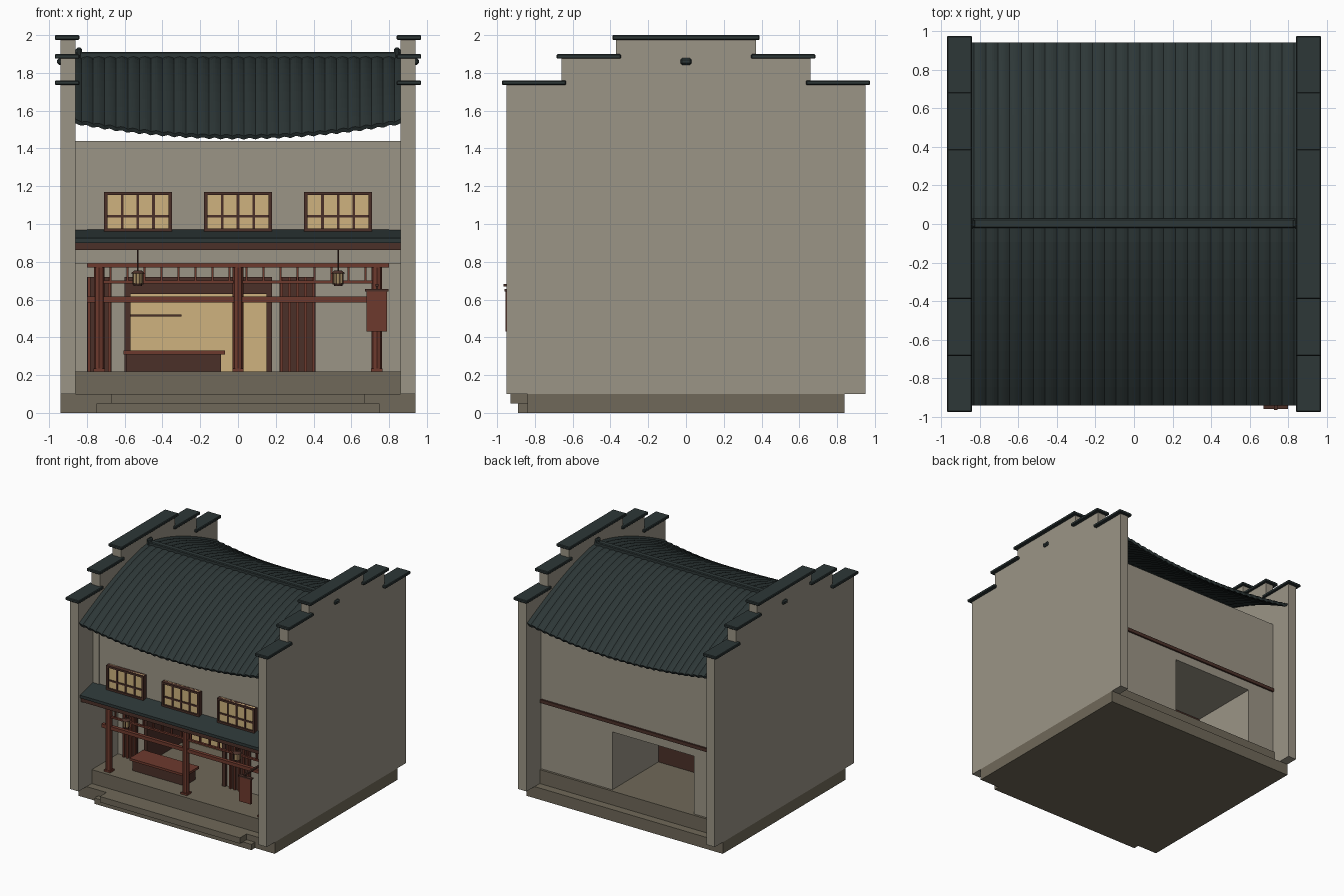
import bpy
import bmesh
import math

default_cube = bpy.data.objects.get("Cube")
if default_cube:
    bpy.data.objects.remove(default_cube, do_unlink=True)


def make_material(name, colour):
    material = bpy.data.materials.new(name)
    material.use_nodes = True
    rgba = (*colour, 1.0)
    material.diffuse_color = rgba
    shader = material.node_tree.nodes["Principled BSDF"]
    shader.inputs["Base Color"].default_value = rgba
    shader.inputs["Roughness"].default_value = 0.8
    return material


PLASTER = make_material("grey plaster", (0.33, 0.30, 0.24))
STONE = make_material("olive stone", (0.16, 0.14, 0.10))
TILE = make_material("dark slate tile", (0.026, 0.038, 0.038))
DARK_WOOD = make_material("dark brown wood", (0.07, 0.03, 0.022))
RED_WOOD = make_material("red brown wood", (0.155, 0.042, 0.027))
PAPER = make_material("warm paper", (0.62, 0.45, 0.21))


def finish(name, bm, material):
    bmesh.ops.recalc_face_normals(bm, faces=bm.faces)
    mesh = bpy.data.meshes.new(name)
    bm.to_mesh(mesh)
    bm.free()
    mesh.materials.append(material)
    obj = bpy.data.objects.new(name, mesh)
    bpy.context.collection.objects.link(obj)
    return obj


def box(name, material, xs, ys, zs, bevel=0):
    """Box from three (low, high) ranges."""
    bm = bmesh.new()
    bmesh.ops.create_cube(bm, size=1)
    for v in bm.verts:
        for axis, (low, high) in enumerate((xs, ys, zs)):
            v.co[axis] = low if v.co[axis] < 0 else high
    if bevel:
        bmesh.ops.bevel(bm, geom=bm.edges[:], offset=bevel, segments=1, affect="EDGES")
    return finish(name, bm, material)


def around(centre, half):
    return (centre - half, centre + half)


def flip(span, side):
    """Mirror a range to the given side."""
    return tuple(sorted(side * value for value in span))


def cylinder(name, material, x, y, zs, radius, sides=8, top_radius=None):
    bm = bmesh.new()
    bmesh.ops.create_cone(bm, cap_ends=True, segments=sides, radius1=radius,
                          radius2=radius if top_radius is None else top_radius,
                          depth=zs[1] - zs[0])
    bmesh.ops.translate(bm, vec=(x, y, sum(zs) / 2), verts=bm.verts)
    return finish(name, bm, material)


# Stone base, floor platform and front steps
INNER = 0.86
FLOOR = 0.22
FRONT = -0.75
PORCH = -0.41
box("base", STONE, (-0.94, 0.94), (-0.84, 0.84), (0, 0.1))
box("platform", STONE, (-INNER, INNER), (-0.77, 0.77), (0.1, FLOOR))
box("lower_step", STONE, (-0.75, 0.75), (-0.89, -0.83), (0, 0.05))
box("upper_step", STONE, (-0.67, 0.67), (-0.93, -0.83), (0.05, 0.1))

# Stepped side walls with tile copings
for side in (-1, 1):
    wall_x = flip((INNER, 0.94), side)
    cap_x = flip((0.84, 0.97), side)
    for end in (-1, 1):
        for start, stop, top in ((0, 0.37, 1.98), (0.37, 0.66, 1.88), (0.66, 0.95, 1.74)):
            box("side_wall", PLASTER, wall_x, flip((start, stop), end), (0.1, top))
            if start:
                box("wall_coping", TILE, cap_x, flip((start - 0.025, stop + 0.025), end),
                    (top - 0.005, top + 0.02), 0.005)
    box("top_coping", TILE, cap_x, (-0.39, 0.39), (1.975, 2), 0.005)
    box("ridge_boss", TILE, flip((0.93, 0.957), side), (-0.03, 0.03), (1.843, 1.878), 0.01)

# Main body: upper storey over a ground floor with a deep doorway
DOOR = (-0.6, 0.18)
HEAD = 0.72
box("upper_storey", PLASTER, (-INNER, INNER), (FRONT, 0.75), (0.79, 1.44))
box("ground_wall_right", PLASTER, (-INNER, DOOR[0]), (PORCH, 0.75), (FLOOR, 0.79))
box("ground_wall_left", PLASTER, (DOOR[1], INNER), (PORCH, 0.75), (FLOOR, 0.79))
box("door_lintel", PLASTER, DOOR, (PORCH, 0.75), (HEAD, 0.79))
box("rear_band", DARK_WOOD, (-INNER, INNER), (0.74, 0.765), (0.795, 0.825))
for side in (-1, 1):
    box("corner_pilaster", PLASTER, flip((0.8, INNER), side), (FRONT - 0.006, -0.7), (0.79, 1.44))

# Doorway lining, lit back panel and shelf
for low in (DOOR[0], DOOR[1] - 0.03):
    box("door_jamb", DARK_WOOD, (low, low + 0.03), (PORCH - 0.02, 0.11), (FLOOR, HEAD))
box("door_head", DARK_WOOD, DOOR, (PORCH - 0.02, 0.11), (0.63, HEAD))
box("back_board", DARK_WOOD, DOOR, (0.1, 0.12), (FLOOR, HEAD))
box("lit_panel", PAPER, (-0.57, 0.15), (0.092, 0.1), (FLOOR, 0.63))
box("shelf", DARK_WOOD, (-0.57, -0.3), (0.02, 0.092), (0.51, 0.52))

# Shop counter
box("counter_body", DARK_WOOD, (-0.59, -0.09), (-0.6, -0.45), (FLOOR, 0.31))
box("counter_top", RED_WOOD, (-0.605, -0.07), (-0.62, -0.43), (0.31, 0.33))

# Slatted screens on the ground wall
for low, high in ((-0.8, -0.67), (0.22, 0.41)):
    box("screen_panel", DARK_WOOD, (low, high), around(PORCH, 0.015), (FLOOR, HEAD))
    count = round((high - low) / 0.045)
    for i in range(count + 1):
        x = low + 0.01 + i * (high - low - 0.02) / count
        box("screen_slat", RED_WOOD, around(x, 0.008), around(PORCH - 0.02, 0.01), (FLOOR, HEAD))

# Porch columns, beams and hanging frieze
COLUMN_Y = -0.71
for x in (-0.735, 0, 0.735):
    cylinder("porch_column", RED_WOOD, x, COLUMN_Y, (FLOOR, 0.8), 0.028)
    box("column_foot", RED_WOOD, around(x, 0.03), around(COLUMN_Y, 0.03), (FLOOR, 0.235))
box("porch_beam", RED_WOOD, (-0.8, 0.8), around(COLUMN_Y, 0.03), (0.77, 0.85))
box("frieze_rail", RED_WOOD, (-0.73, 0.73), around(COLUMN_Y, 0.01), (0.685, 0.7))
box("lower_rail", RED_WOOD, (-0.8, 0.73), around(COLUMN_Y, 0.015), (0.585, 0.615))
for i in range(16):
    box("frieze_post", RED_WOOD, around((i - 7.5) * 0.09, 0.006), around(COLUMN_Y, 0.008), (0.7, 0.77))

# Lanterns under the canopy
for x in (-0.53, 0.53):
    y = -0.77
    cylinder("lantern_cord", DARK_WOOD, x, y, (0.75, 0.88), 0.004, 6)
    cylinder("lantern_cap", DARK_WOOD, x, y, (0.738, 0.755), 0.038, 8, 0.018)
    cylinder("lantern_body", PAPER, x, y, (0.685, 0.74), 0.028)
    cylinder("lantern_foot", DARK_WOOD, x, y, (0.672, 0.685), 0.022)
    for i in range(8):
        angle = math.tau * (i + 0.5) / 8
        cylinder("lantern_rib", DARK_WOOD, x + 0.028 * math.sin(angle),
                 y + 0.028 * math.cos(angle), (0.68, 0.74), 0.003, 4)

# Hanging shop board on a bracket
box("board_bracket", DARK_WOOD, around(0.735, 0.008), (-0.965, COLUMN_Y), (0.668, 0.682))
box("board", RED_WOOD, around(0.735, 0.055), (-0.955, -0.935), (0.43, 0.645))
box("board_top", DARK_WOOD, around(0.735, 0.063), (-0.96, -0.93), (0.643, 0.655))
box("board_hanger", DARK_WOOD, around(0.735, 0.005), around(-0.945, 0.005), (0.65, 0.67))

# Sloping canopy between the storeys
bm = bmesh.new()
profile = ((FRONT, 0.97), (-0.93, 0.925), (-0.93, 0.9), (FRONT, 0.935))
face = bm.faces.new([bm.verts.new((-INNER, y, z)) for y, z in profile])
extruded = bmesh.ops.extrude_face_region(bm, geom=[face])["geom"]
bmesh.ops.translate(bm, vec=(2 * INNER, 0, 0),
                    verts=[g for g in extruded if isinstance(g, bmesh.types.BMVert)])
finish("canopy", bm, TILE)
box("canopy_fascia", DARK_WOOD, (-INNER, INNER), (-0.915, -0.89), (0.862, 0.905))
box("canopy_soffit", DARK_WOOD, (-INNER, INNER), (-0.9, FRONT), (0.862, 0.875))

# Upper windows with paper panes and lattice
for x in (-0.53, 0, 0.53):
    low, high = 0.96, 1.17
    outer = FRONT - 0.04
    box("window_paper", PAPER, around(x, 0.17), (FRONT - 0.025, FRONT), (low, high))
    for side in (-1, 1):
        box("window_stile", DARK_WOOD, around(x + side * 0.171, 0.009), (outer, FRONT), (low, high))
    for z in (low, high - 0.016):
        box("window_rail", DARK_WOOD, around(x, 0.18), (outer, FRONT), (z, z + 0.016))
    for i in (-1, 0, 1):
        box("window_bar", DARK_WOOD, around(x + i * 0.083, 0.007), (outer + 0.008, FRONT), (low, high))
    box("window_crossbar", DARK_WOOD, around(x, 0.17), (outer + 0.008, FRONT), (1.034, 1.048))

# Main roof: thin ribbed shell whose eaves dip in the middle
RIBS, STEPS, ROWS = 28, 6, 20
columns = RIBS * STEPS
bm = bmesh.new()
grid = []
for row in range(ROWS + 1):
    t = 2 * row / ROWS - 1
    line = []
    for col in range(columns + 1):
        u = 2 * col / columns - 1
        fall = abs(t) ** 1.45
        rib = 0.009 * abs(math.cos(math.pi * col / STEPS))
        z = 1.88 - 0.335 * fall - 0.08 * (1 - u * u) * t * t + rib
        line.append(bm.verts.new((u * INNER, t * 0.94, z)))
    grid.append(line)
for a, b in zip(grid, grid[1:]):
    for i in range(columns):
        bm.faces.new((a[i], a[i + 1], b[i + 1], b[i]))
roof = finish("main_roof", bm, TILE)
shell = roof.modifiers.new("thickness", "SOLIDIFY")
shell.thickness = 0.022
shell.offset = -1 if roof.data.polygons[0].normal.z > 0 else 1

# Ridge with raised ends
box("roof_ridge", TILE, (-INNER, INNER), (-0.022, 0.028), (1.86, 1.91), 0.006)
for side in (-1, 1):
    box("ridge_end", TILE, flip((0.825, INNER), side), (-0.025, 0.03), (1.87, 1.935), 0.012)
